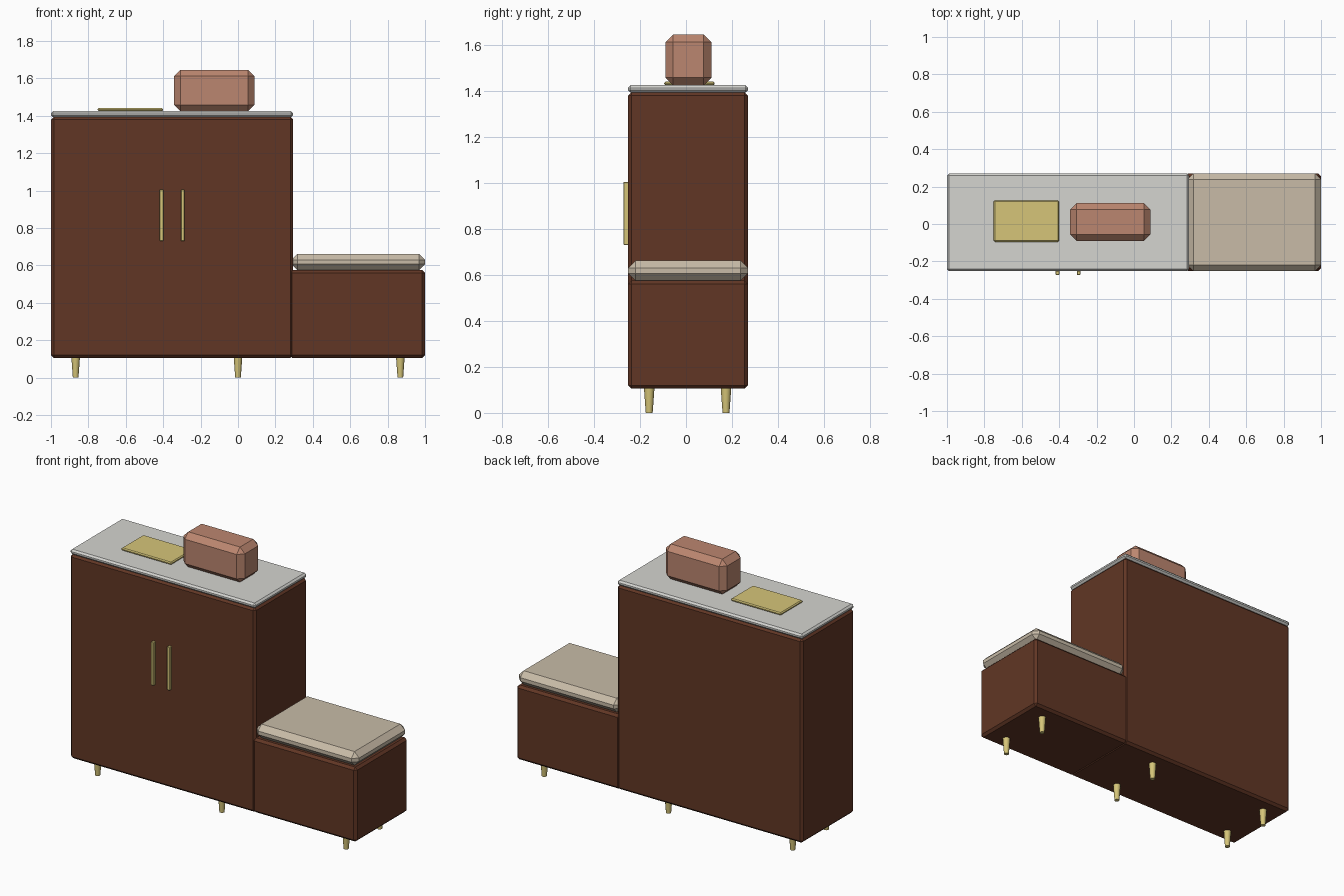
import bpy

if "Cube" in bpy.data.objects:
    bpy.data.objects.remove(bpy.data.objects["Cube"])


def material(name, rgb):
    m = bpy.data.materials.new(name)
    m.diffuse_color = (*rgb, 1.0)
    m.use_nodes = True
    m.node_tree.nodes["Principled BSDF"].inputs["Base Color"].default_value = m.diffuse_color
    return m


WOOD = material("dark_wood", (0.12, 0.037, 0.018))
STONE = material("pale_stone", (0.66, 0.66, 0.63))
FABRIC = material("beige_fabric", (0.58, 0.50, 0.39))
CLAY = material("terracotta", (0.50, 0.24, 0.16))
BRASS = material("brass", (0.67, 0.56, 0.19))


def box(name, lo, hi, mat, bevel=0.0):
    """Box between two corners with chamfered edges."""
    bpy.ops.mesh.primitive_cube_add(
        size=1, location=[(a + b) / 2 for a, b in zip(lo, hi)])
    ob = bpy.context.object
    ob.name = name
    ob.scale = [b - a for a, b in zip(lo, hi)]
    bpy.ops.object.transform_apply(location=False, rotation=False, scale=True)
    ob.data.materials.append(mat)
    if bevel:
        mod = ob.modifiers.new("chamfer", 'BEVEL')
        mod.width = bevel
        mod.segments = 1
    return ob


FRONT, BACK = -0.252, 0.27

# Tall cabinet and low bench body
box("tall_cabinet", (-1, FRONT, 0.105), (0.295, BACK, 1.395), WOOD, 0.015)
box("bench_body", (0.275, FRONT, 0.105), (1, BACK, 0.575), WOOD, 0.015)

# Stone top and seat cushion
box("stone_top", (-1, FRONT, 1.393), (0.295, BACK, 1.425), STONE, 0.011)
box("bench_cushion", (0.285, FRONT, 0.575), (1, BACK, 0.662), FABRIC, 0.032)

# Objects on the top
box("tray", (-0.75, -0.095, 1.424), (-0.40, 0.125, 1.441), BRASS, 0.006)
box("rounded_box", (-0.342, -0.09, 1.424), (0.087, 0.111, 1.646), CLAY, 0.034)

# Door handles
for side, x in (("left", -0.409), ("right", -0.296)):
    box(side + "_handle", (x - 0.01, -0.272, 0.73), (x + 0.01, -0.25, 1.005),
        BRASS, 0.003)

# Tapered legs
for x in (-0.868, 0.0, 0.868):
    for y in (-0.16, 0.174):
        bpy.ops.mesh.primitive_cone_add(vertices=12, radius1=0.015,
                                        radius2=0.023, depth=0.11,
                                        location=(x, y, 0.055))
        leg = bpy.context.object
        leg.name = "leg"
        leg.data.materials.append(BRASS)
        bpy.ops.object.shade_smooth_by_angle()
